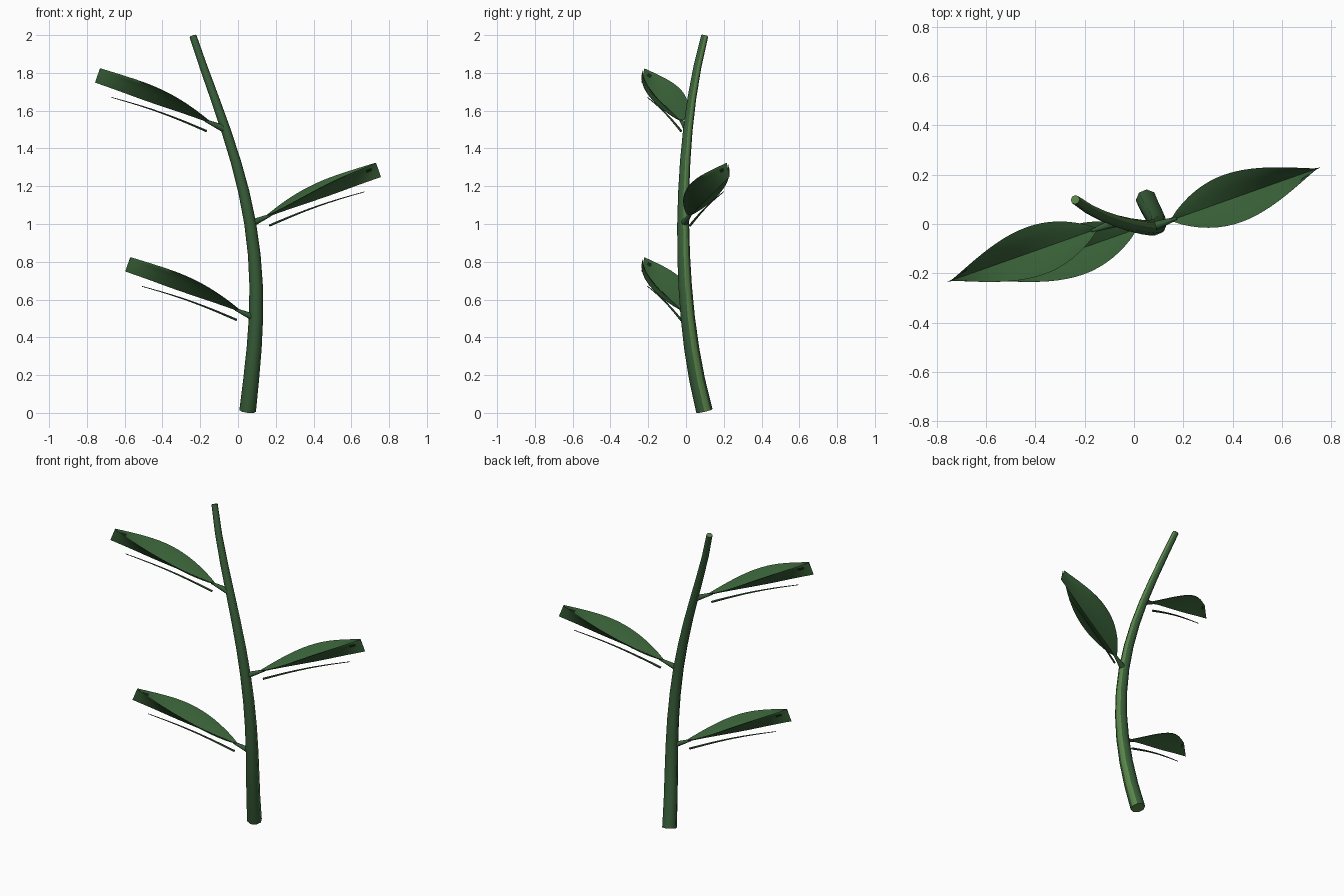
import bpy, bmesh, math
from mathutils import Vector, Matrix

cube = bpy.data.objects.get("Cube")
if cube:
    bpy.data.objects.remove(cube, do_unlink=True)


def material(name, rgb):
    m = bpy.data.materials.new(name)
    m.use_nodes = True
    m.diffuse_color = (*rgb, 1)
    m.node_tree.nodes["Principled BSDF"].inputs["Base Color"].default_value = (*rgb, 1)
    return m


leaf_green = material("leaf green", (0.041, 0.12, 0.039))
stem_green = material("stem green", (0.039, 0.11, 0.04))
light_green = material("light stem green", (0.10, 0.23, 0.065))
dark_green = material("dark green", (0.008, 0.02, 0.009))


def loft(name, rings, mats, rule=lambda i, j: 0, cap_index=0, place=Matrix()):
    """Skin a list of point rings into a closed, smooth shaded solid."""
    bm = bmesh.new()
    rows = [[bm.verts.new(place @ p) for p in ring] for ring in rings]
    n = len(rows[0])
    for i in range(len(rows) - 1):
        for j in range(n):
            k = (j + 1) % n
            face = bm.faces.new((rows[i][j], rows[i][k], rows[i + 1][k], rows[i + 1][j]))
            face.material_index = rule(i, j)
    for row in (rows[0], rows[-1]):
        bm.faces.new(row).material_index = cap_index
    bmesh.ops.recalc_face_normals(bm, faces=bm.faces)
    mesh = bpy.data.meshes.new(name)
    bm.to_mesh(mesh)
    bm.free()
    for m in mats:
        mesh.materials.append(m)
    ob = bpy.data.objects.new(name, mesh)
    bpy.context.collection.objects.link(ob)
    bpy.ops.object.select_all(action='DESELECT')
    ob.select_set(True)
    bpy.context.view_layer.objects.active = ob
    bpy.ops.object.shade_smooth_by_angle(angle=math.radians(55))


def tube_rings(path, radius, sides, ref):
    """Circles along a path; radius is a function of 0..1."""
    rings = []
    last = len(path) - 1
    for i, p in enumerate(path):
        t = (path[min(i + 1, last)] - path[max(i - 1, 0)]).normalized()
        u = (ref - t * ref.dot(t)).normalized()
        v = t.cross(u)
        r = radius(i / last)
        rings.append([p + r * (u * math.cos(a) + v * math.sin(a))
                      for a in (math.tau * j / sides for j in range(sides))])
    return rings


# Stem: smooth curve through evenly spaced heights
STEM_X = (0.05, 0.095, 0.065, -0.065, -0.24)
STEM_Y = (0.10, 0.01, -0.015, 0.01, 0.10)


def stem_point(z):
    s = z * 2
    p = Vector((0, 0, z))
    for k in range(5):
        w = math.prod((s - m) / (k - m) for m in range(5) if m != k)
        p += Vector((STEM_X[k], STEM_Y[k], 0)) * w
    return p


# One lengthwise strip and the ends of the stem are lighter
stem_path = [stem_point(0.01 + 1.985 * i / 12) for i in range(13)]
loft("stem", tube_rings(stem_path, lambda t: 0.044 - 0.025 * t, 8, Vector((1, 0, 0))),
     [stem_green, light_green], rule=lambda i, j: 1 if j == 0 else 0, cap_index=1)


# Leaf blade: thin sheet folded upward along the midrib, closing to an upright tip
BASE, TIP = Vector((0.095, 0, 0.04)), Vector((0.72, 0, 0.285))
STEPS = 18
ACROSS = [k / 4 - 1 for k in range(9)]
SHEET = 0.003


def rise(u):
    """Height across the fold, -1 at the midrib and 1 at the edges."""
    return abs(u) + math.sin(math.pi / 2 * abs(u)) - 1


def leaf_rings():
    along = (TIP - BASE).normalized()
    side = Vector((0, 1, 0))
    up = along.cross(side)
    rings = []
    for i in range(STEPS + 1):
        t = i / STEPS
        centre = BASE + (TIP - BASE) * t + up * 0.012 * math.sin(math.pi * t)
        half_width = 0.005 + 0.097 * math.sin(math.pi * t ** 0.85)
        half_depth = 0.004 + 0.035 * math.sin(math.pi / 2 * min(1, t / 0.7)) ** 1.2
        under = [centre + side * u * half_width + up * rise(u) * half_depth for u in ACROSS]
        rings.append(under + [p + up * SHEET for p in reversed(under)])
    return rings


def arc(start, end, lift, count):
    return [start.lerp(end, i / count) + Vector((0, 0, lift * math.sin(math.pi * i / count)))
            for i in range(count + 1)]


def add_leaf(label, z, yaw):
    place = Matrix.Translation(stem_point(z)) @ Matrix.Rotation(math.radians(yaw), 4, 'Z')
    # Blade with a small dark patch on one wall near the tip
    loft(label + "_leaf", leaf_rings(), [leaf_green, dark_green],
         rule=lambda i, j: 1 if i == STEPS - 2 and j in (1, 15) else 0, place=place)
    # Stalk joining blade and stem
    ref = Vector((0, 1, 0))
    stalk = arc(Vector((0, 0, 0)), BASE + Vector((0.02, 0, 0.008)), 0.0, 4)
    loft(label + "_leaf_stalk", tube_rings(stalk, lambda t: 0.021 - 0.014 * t, 8, ref),
         [stem_green], place=place)
    # Slim vein below the blade
    vein = arc(Vector((0.108, 0, -0.008)), Vector((0.64, 0, 0.17)), 0.012, 10)
    loft(label + "_leaf_vein", tube_rings(vein, lambda t: 0.0065 - 0.0045 * t, 6, ref),
         [stem_green], place=place)


for label, z, yaw in (("lower", 0.5, 199.5), ("middle", 1.0, 19.5), ("upper", 1.5, 199.5)):
    add_leaf(label, z, yaw)
